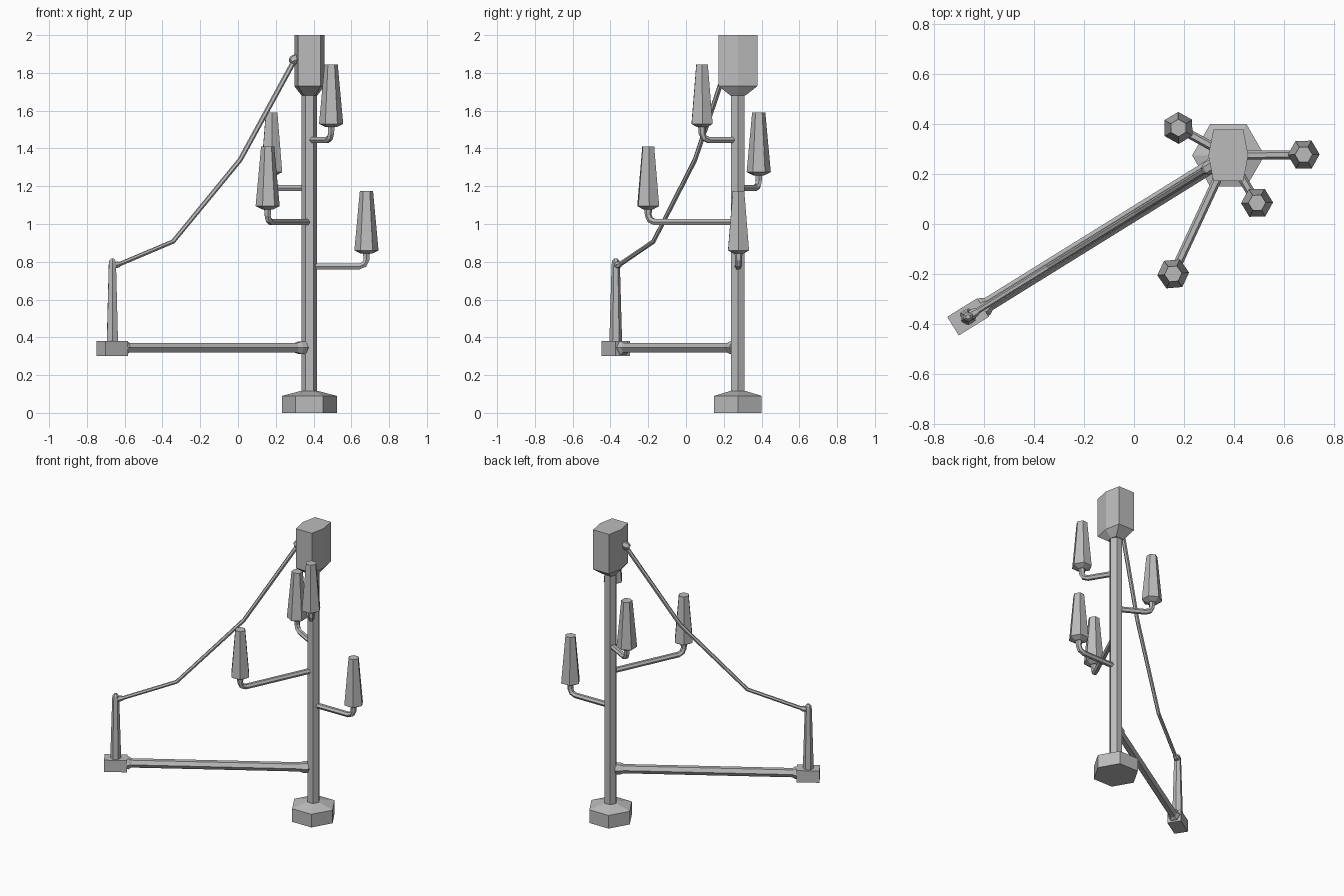
import bpy
import bmesh
from math import cos, sin, pi, atan2
from mathutils import Vector, Matrix

cube = bpy.data.objects.get("Cube")
if cube:
    bpy.data.objects.remove(cube, do_unlink=True)

GREY = bpy.data.materials.new("plain grey")
GREY.use_nodes = True
GREY.diffuse_color = (0.5, 0.5, 0.5, 1)
GREY.node_tree.nodes["Principled BSDF"].inputs["Base Color"].default_value = (0.5, 0.5, 0.5, 1)

POLE = Vector((0.378, 0.275, 0))
FOOT = Vector((-0.665, -0.372, 0))
ALONG = (POLE - FOOT).normalized()
HEADING = atan2(ALONG.y, ALONG.x)
UP = Vector((0, 0, 1))


def skin(name, rings):
    """Bridge a list of equal-sided rings into a capped solid."""
    bm = bmesh.new()
    loops = [[bm.verts.new(p) for p in ring] for ring in rings]
    n = len(loops[0])
    for a, b in zip(loops, loops[1:]):
        for i in range(n):
            j = (i + 1) % n
            bm.faces.new((a[i], a[j], b[j], b[i]))
    bm.faces.new(loops[0][::-1])
    bm.faces.new(loops[-1])
    bmesh.ops.recalc_face_normals(bm, faces=bm.faces)
    mesh = bpy.data.meshes.new(name)
    bm.to_mesh(mesh)
    bm.free()
    mesh.materials.append(GREY)
    obj = bpy.data.objects.new(name, mesh)
    bpy.context.collection.objects.link(obj)
    return obj


def turned(name, centre, profile, turn=0, sides=6):
    """Upright many-sided solid from (radius, height) pairs."""
    angles = [turn + 2 * pi * i / sides for i in range(sides)]
    return skin(name, [[centre + Vector((r * cos(a), r * sin(a), z)) for a in angles]
                       for r, z in profile])


def tube(name, path, radii, sides=6):
    """Mitred tube along a path lying in one upright plane."""
    path = [Vector(p) for p in path]
    flat = path[-1] - path[0]
    side = Vector((flat.y, -flat.x, 0)).normalized()
    rings = []
    for i, p in enumerate(path):
        before = (p - path[max(i - 1, 0)]).normalized()
        after = (path[min(i + 1, len(path) - 1)] - p).normalized()
        normal = (before + after).normalized().cross(side)
        rings.append([p + radii[i] * (side * cos(a) + normal * sin(a))
                      for a in (2 * pi * k / sides for k in range(sides))])
    return skin(name, rings)


# Central pole with its hexagonal base
turned("base", POLE, [(0.145, 0), (0.145, 0.09), (0.05, 0.115)])
turned("pole", POLE, [(0.041, 0.1), (0.041, 1.7)])

# Head block: a stretched hexagon tapering into the pole
outline = [(0.08, 0), (0.06, 0.103), (-0.06, 0.103), (-0.08, 0), (-0.06, -0.103), (0.06, -0.103)]
skin("head", [[POLE + Vector((x * sx, y * sy, z)) for x, y in outline]
              for sx, sy, z in ((0.52, 0.38, 1.68), (1, 1, 1.73), (1, 1, 2))])

# Cups on bent arms: position and arm height
for side, x, y, z in (("left", 0.68, 0.278, 0.775), ("front", 0.157, -0.2, 1.01),
                      ("front_left", 0.493, 0.085, 1.445), ("back", 0.178, 0.385, 1.19)):
    spot = Vector((x, y, 0))
    out = (spot - POLE).normalized()
    bend = [POLE + UP * z] + [spot + out * d + UP * (z + h) for d, h in
                              ((-0.04, 0), (-0.012, 0.011), (0, 0.036), (0, 0.075))]
    tube(side + "_arm", bend, [0.018] * 4 + [0.021])
    turned(side + "_cup", spot + UP * z, [(0.03, 0.068), (0.064, 0.085), (0.035, 0.4)],
           atan2(out.y, out.x))

# Long beam with tapered collars at both ends
level = UP * 0.345
tube("beam", [FOOT + level, POLE + level], [0.029] * 2)
tube("pole_collar", [POLE + level - ALONG * d for d in (0.085, 0.06, 0.03)], [0.029, 0.037, 0.037])
tube("block_collar", [FOOT + level + ALONG * d for d in (0.065, 0.08, 0.098)], [0.04, 0.04, 0.029])

# End block
bm = bmesh.new()
bmesh.ops.create_cube(bm, size=1, matrix=Matrix.Translation(FOOT + UP * 0.34)
                      @ Matrix.Rotation(HEADING, 4, "Z") @ Matrix.Diagonal((0.142, 0.088, 0.08, 1)))
mesh = bpy.data.meshes.new("end_block")
bm.to_mesh(mesh)
bm.free()
mesh.materials.append(GREY)
bpy.context.collection.objects.link(bpy.data.objects.new("end_block", mesh))

# Tapered post on the end block
turned("post", FOOT, [(0.034, 0.37), (0.022, 0.785), (0.019, 0.805), (0.009, 0.817)], HEADING)

# Sagging cable from the post to the head, with a fitting at each end
cable = [FOOT + ALONG * d + UP * z for d, z in
         ((0.01, 0.775), (0.378, 0.907), (0.796, 1.34), (1.14, 1.875))]
tube("cable", cable, [0.012, 0.012, 0.013, 0.014])
tube("post_fitting", [FOOT + ALONG * d + UP * z for d, z in ((0, 0.78), (0.035, 0.785), (0.048, 0.789))],
     [0.018, 0.018, 0.012])
tube("head_fitting", [FOOT + ALONG * d + UP * z for d, z in ((1.11, 1.86), (1.125, 1.867), (1.18, 1.89))],
     [0.016, 0.026, 0.026])
